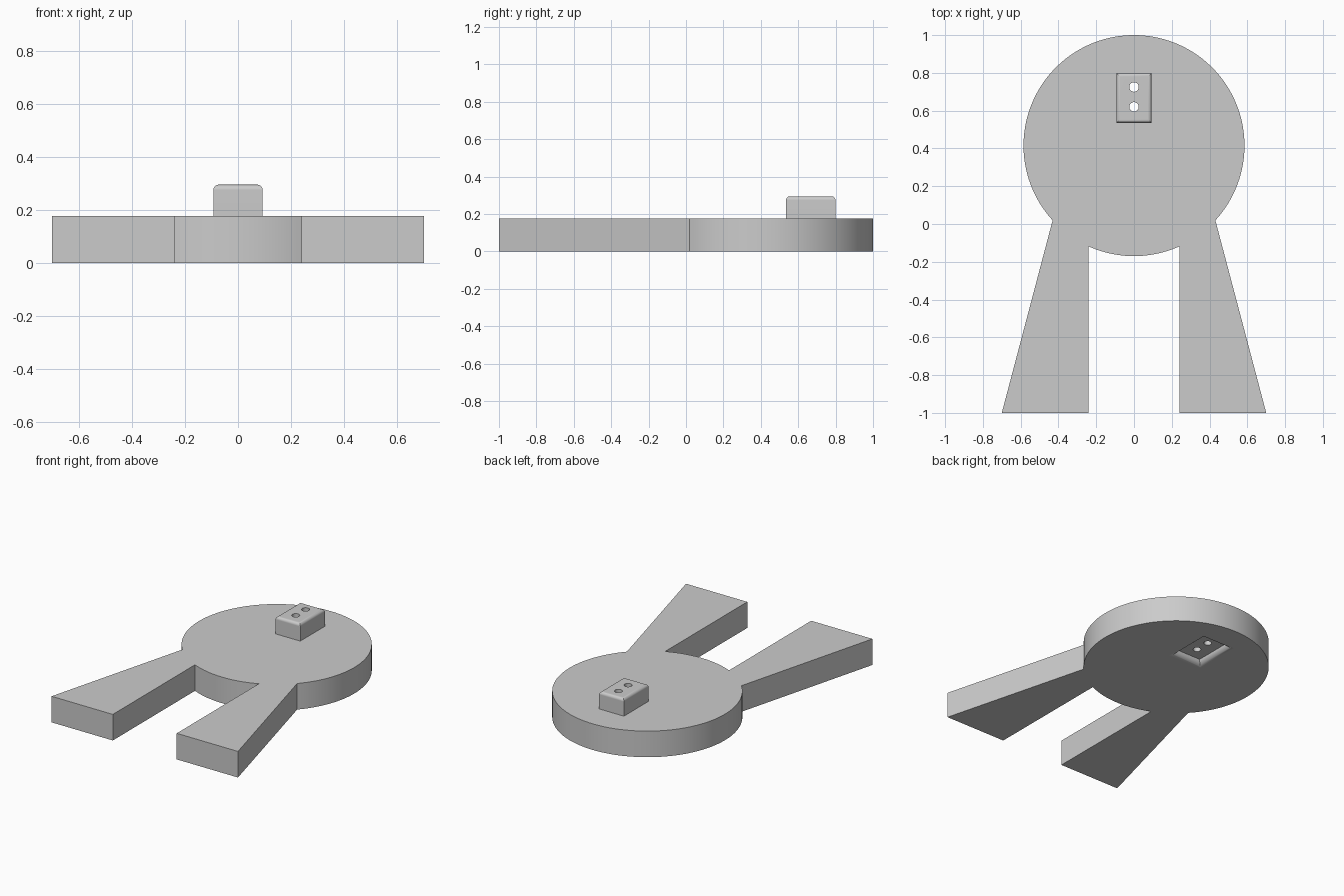
import bpy, bmesh
from math import sin, cos, pi, atan2

cube = bpy.data.objects.get("Cube")
if cube:
    bpy.data.objects.remove(cube, do_unlink=True)

grey = bpy.data.materials.new("plain grey")
grey.use_nodes = True
colour = (0.6, 0.6, 0.6, 1)
grey.diffuse_color = colour
grey.node_tree.nodes["Principled BSDF"].inputs["Base Color"].default_value = colour

THICK, TOP = 0.177, 0.295
CY, R = 0.415, 0.585          # disc centre and radius
BX, BY, BYC = 0.093, 0.132, 0.667   # block half sizes and centre
STEPS = 8


def loft(name, rings):
    """Solid skinned through matching rings, each a list of 3D points."""
    bm = bmesh.new()
    loops = [[bm.verts.new(p) for p in ring] for ring in rings]
    n = len(loops[0])
    for a, b in zip(loops, loops[1:]):
        for i in range(n):
            j = (i + 1) % n
            bm.faces.new((a[i], a[j], b[j], b[i]))
    bm.faces.new(loops[0][::-1])
    bm.faces.new(loops[-1])
    bmesh.ops.recalc_face_normals(bm, faces=bm.faces[:])
    mesh = bpy.data.meshes.new(name)
    bm.to_mesh(mesh)
    bm.free()
    mesh.materials.append(grey)
    obj = bpy.data.objects.new(name, mesh)
    bpy.context.collection.objects.link(obj)
    return obj


def rect(grow, z):
    x, y = BX + grow, BY + grow
    return [(-x, BYC - y, z), (x, BYC - y, z), (x, BYC + y, z), (-x, BYC + y, z)]


def circle(cy, r, z, n):
    return [(r * cos(2 * pi * i / n), cy + r * sin(2 * pi * i / n), z) for i in range(n)]


def select_only(obj):
    bpy.ops.object.select_all(action='DESELECT')
    obj.select_set(True)
    bpy.context.view_layer.objects.active = obj


def cut(obj, cutter):
    mod = obj.modifiers.new("cut", 'BOOLEAN')
    mod.operation, mod.solver, mod.object = 'DIFFERENCE', 'EXACT', cutter
    select_only(obj)
    bpy.ops.object.modifier_apply(modifier=mod.name)


def arc(x0, y0, x1, y1, n):
    """Disc rim points, counter-clockwise, between two rim points."""
    a, b = atan2(y0 - CY, x0), atan2(y1 - CY, x1)
    if b < a:
        b += 2 * pi
    return [(R * cos(a + (b - a) * i / n), CY + R * sin(a + (b - a) * i / n))
            for i in range(n + 1)]


# Disc and two flaring legs as one outline
leg = [(-0.70, -1), (-0.24, -1)]
outline = arc(0.43, 0.02, -0.43, 0.02, 96) + leg
outline += arc(-0.24, -0.118, 0.24, -0.118, 20)
outline += [(-x, y) for x, y in reversed(leg)]
body = loft("disc_and_legs", [[(x, y, z) for x, y in outline] for z in (0, THICK)])

# Raised block with rounded top edges
r = 0.02
rings = [rect(0, THICK)]
for i in range(STEPS + 1):
    t = pi / 2 * i / STEPS
    rings.append(rect(-r * (1 - cos(t)), TOP - r + r * sin(t)))
block = loft("raised_block", rings)

# Shallow recess underneath, its sides flaring outward
f = 0.037
rings = [rect(f, -0.05)]
for i in range(STEPS + 1):
    t = pi / 2 * i / STEPS
    rings.append(rect(f * (1 - sin(t)), f * (1 - cos(t))))
recess = loft("recess_cutter", rings)
cutters = [recess]
cut(body, recess)

# Two holes through block and disc
for y in (0.62, 0.725):
    hole = loft("hole_cutter", [circle(y, 0.025, z, 32) for z in (-0.1, 0.5)])
    cutters.append(hole)
    cut(body, hole)
    cut(block, hole)
for c in cutters:
    bpy.data.objects.remove(c, do_unlink=True)

# Smooth rims with crisp edges
for obj in (body, block):
    select_only(obj)
    bpy.ops.object.shade_smooth_by_angle(angle=pi / 6)
    mod = obj.modifiers.new("even_shading", 'WEIGHTED_NORMAL')
    mod.keep_sharp = True
